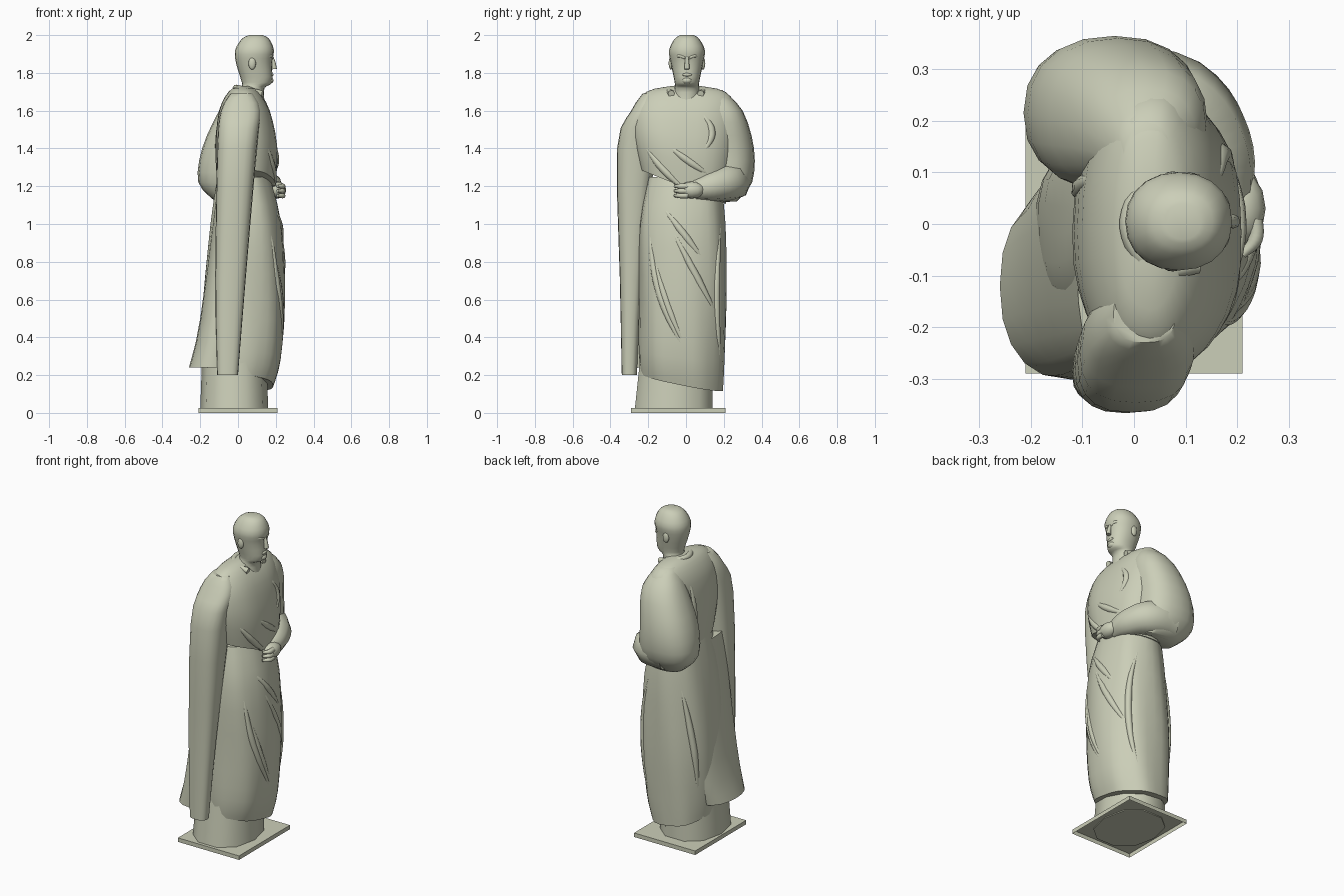
import bpy, bmesh, math
from mathutils import Vector
from mathutils.bvhtree import BVHTree

if "Cube" in bpy.data.objects:
    bpy.data.objects.remove(bpy.data.objects["Cube"])

stone = bpy.data.materials.new("pale_stone")
stone.use_nodes = True
stone.diffuse_color = (.6, .62, .48, 1)
stone.node_tree.nodes["Principled BSDF"].inputs["Base Color"].default_value = stone.diffuse_color


def activate(obj):
    bpy.ops.object.select_all(action='DESELECT')
    obj.select_set(True)
    bpy.context.view_layer.objects.active = obj


def finish(obj):
    obj.data.materials.clear()
    obj.data.materials.append(stone)
    activate(obj)
    bpy.ops.object.shade_smooth_by_angle(angle=math.radians(50))
    return obj


def from_bmesh(name, bm):
    bmesh.ops.recalc_face_normals(bm, faces=bm.faces)
    mesh = bpy.data.meshes.new(name)
    bm.to_mesh(mesh)
    bm.free()
    obj = bpy.data.objects.new(name, mesh)
    bpy.context.collection.objects.link(obj)
    return finish(obj)


def ring(height, back, front, right, left):
    """Bounds of one level cross-section."""
    return Vector((height, back, front, right, left))


def smooth_rings(keys, steps=3):
    """Ease extra cross-sections in between the key ones."""
    padded = [keys[0]] + keys + [keys[-1]]
    for before, low, high, after in zip(padded, padded[1:], padded[2:], padded[3:]):
        for step in range(steps):
            t = step / steps
            bend_in, bend_out = (high - before) / 2, (after - low) / 2
            blend = t * t * (3 - 2 * t)
            yield (low.lerp(high, blend) + bend_in * (t * (1 - t) ** 2)
                   - bend_out * (t * t * (1 - t)))
    yield keys[-1]


def signed_power(value, exponent):
    return math.copysign(abs(value) ** exponent, value)


def loft(name, keys, sides=20, squareness=2.3, hem_tilt=(0, 0), pleat=0):
    """Skin rounded cross-sections; the lower edge may tilt and the cloth pleat."""
    bm = bmesh.new()
    loops = []
    rings = list(smooth_rings(keys))
    for index, (height, back, front, right, left) in enumerate(rings):
        fade = max(0, 1 - 2 * index / len(rings))
        loop = []
        for side in range(sides):
            angle = math.tau * side / sides
            shrink = 1 - pleat * (1 + math.cos(7 * angle + 4 * height))
            across = shrink * signed_power(math.cos(angle), 2 / squareness)
            along = shrink * signed_power(math.sin(angle), 2 / squareness)
            x = (back + front + (front - back) * across) / 2
            y = (right + left + (left - right) * along) / 2
            drop = fade * (hem_tilt[0] * x + hem_tilt[1] * y)
            loop.append(bm.verts.new((x, y, height + drop)))
        loops.append(loop)
    for low, high in zip(loops, loops[1:]):
        for i in range(sides):
            j = (i + 1) % sides
            bm.faces.new((low[i], low[j], high[j], high[i]))
    bm.faces.new(loops[0])
    bm.faces.new(loops[-1])
    return from_bmesh(name, bm)


def tube(name, points, radii):
    """Round tapering limb or ridge along a smooth path."""
    curve = bpy.data.curves.new(name, 'CURVE')
    curve.dimensions = '3D'
    curve.bevel_depth = 1
    curve.bevel_resolution = 2
    curve.use_fill_caps = True
    curve.resolution_u = 5
    spline = curve.splines.new('BEZIER')
    spline.bezier_points.add(len(points) - 1)
    for knot, point, radius in zip(spline.bezier_points, points, radii):
        knot.co, knot.radius = point, radius
        knot.handle_left_type = knot.handle_right_type = 'AUTO'
    obj = bpy.data.objects.new(name, curve)
    bpy.context.collection.objects.link(obj)
    activate(obj)
    bpy.ops.object.convert(target='MESH')
    return finish(bpy.context.object)


def blob(name, centre, size):
    bm = bmesh.new()
    bmesh.ops.create_uvsphere(bm, u_segments=12, v_segments=8, radius=1)
    bmesh.ops.scale(bm, vec=size, verts=bm.verts)
    bmesh.ops.translate(bm, vec=centre, verts=bm.verts)
    return from_bmesh(name, bm)


def fold(name, cloth, start, end, bow=0, facing=1, radius=.022):
    """Lay a tapering ridge, bowed sideways, on the front or back of a cloth."""
    tree = BVHTree.FromPolygons([v.co for v in cloth.data.vertices],
                                [p.vertices[:] for p in cloth.data.polygons])
    points, radii = [], []
    for step in range(6):
        t = step / 5
        swell = math.sin(math.pi * t)
        y, z = Vector(start).lerp(Vector(end), t)
        hit = tree.ray_cast(Vector((facing, y + bow * swell, z)), Vector((-facing, 0, 0)))[0]
        if hit:
            points.append(hit - Vector((facing * radius / 2, 0, 0)))
            radii.append(radius * (.25 + .75 * swell))
    tube(name, points, radii)


# Thin plinth, open underneath
bm = bmesh.new()
bmesh.ops.create_cube(bm, size=1)
bmesh.ops.scale(bm, vec=(.42, .5, .025), verts=bm.verts)
bmesh.ops.translate(bm, vec=(0, -.04, .0125), verts=bm.verts)
underside = min(bm.faces, key=lambda face: face.calc_center_median().z)
bmesh.ops.delete(bm, geom=[underside], context='FACES_ONLY')
from_bmesh("plinth", bm)

# Support block under the hem
loft("support", [ring(height=.02, back=-.2, front=.16, right=-.28, left=.15),
                 ring(height=.3, back=-.19, front=.15, right=-.25, left=.15)], sides=10)

# Long lower robe
robe = loft("lower_robe", [
    ring(height=.16, back=-.18, front=.19, right=-.24, left=.2),
    ring(height=.3, back=-.19, front=.23, right=-.25, left=.21),
    ring(height=.6, back=-.19, front=.25, right=-.25, left=.22),
    ring(height=1, back=-.15, front=.23, right=-.25, left=.21),
    ring(height=1.25, back=-.11, front=.17, right=-.2, left=.18),
], sides=32, hem_tilt=(-.1, -.2), pleat=.015)

# Cloth trailing at the back
loft("back_drape", [
    ring(height=.24, back=-.26, front=0, right=-.3, left=.06),
    ring(height=.5, back=-.2, front=0, right=-.3, left=.12),
    ring(height=1.2, back=-.11, front=0, right=-.27, left=.1)])

# Upper wrap around chest and shoulders, with a slanting lower edge
wrap = loft("upper_wrap", [
    ring(height=1.19, back=-.11, front=.2, right=-.24, left=.21),
    ring(height=1.4, back=-.12, front=.21, right=-.28, left=.25),
    ring(height=1.6, back=-.1, front=.17, right=-.28, left=.27),
    ring(height=1.7, back=-.05, front=.11, right=-.21, left=.21),
    ring(height=1.73, back=0, front=.06, right=-.08, left=.08),
], sides=32, hem_tilt=(0, -.4), pleat=.007)

# Cloak hanging over the lowered right arm
loft("right_cloak", [
    ring(height=.2, back=-.11, front=0, right=-.34, left=-.26),
    ring(height=.7, back=-.12, front=.04, right=-.35, left=-.23),
    ring(height=1.4, back=-.11, front=.1, right=-.365, left=-.16),
    ring(height=1.6, back=-.09, front=.12, right=-.29, left=-.13),
    ring(height=1.69, back=-.04, front=.08, right=-.23, left=-.12)], squareness=2.6)

# Bent left arm under cloth
loft("left_sleeve", [
    ring(height=1.12, back=-.12, front=.1, right=.13, left=.27),
    ring(height=1.22, back=-.21, front=.13, right=.08, left=.35),
    ring(height=1.4, back=-.19, front=.13, right=.06, left=.36),
    ring(height=1.6, back=-.1, front=.14, right=.07, left=.3),
    ring(height=1.71, back=-.02, front=.07, right=.08, left=.19)])
tube("left_forearm", [(-.06, .24, 1.23), (.08, .22, 1.22), (.15, .14, 1.2), (.18, .04, 1.18)],
     [.11, .105, .085, .055])
blob("left_hand", centre=(.21, .03, 1.18), size=(.045, .07, .045))
for finger in range(3):
    height = 1.2 - finger * .025
    tube("left_finger", [(.235, .01, height), (.235, -.03, height), (.21, -.06, height)],
         [.015, .014, .008])

# Folds of the robe and wrap
fold("long_fold", robe, start=(-.19, 1), end=(.03, .27), bow=-.06)
fold("middle_fold", robe, start=(-.17, .84), end=(.01, .32), bow=-.02)
fold("waist_fold", robe, start=(-.13, 1.1), end=(.1, .8))
fold("knee_fold", robe, start=(-.09, 1), end=(.17, .5))
fold("side_fold", robe, start=(.18, 1), end=(.18, .25), bow=-.02)
fold("sash_fold", wrap, start=(-.22, 1.42), end=(.02, 1.16), bow=-.02)
fold("chest_fold", wrap, start=(-.1, 1.42), end=(.14, 1.25), bow=-.01)
fold("elbow_fold", wrap, start=(.07, 1.6), end=(.08, 1.37), bow=.06)
fold("shoulder_fold", wrap, start=(.09, 1.65), end=(.05, 1.25), facing=-1)
fold("back_fold", robe, start=(.16, 1), end=(.1, .3), facing=-1)

# Collar around the neck
collar_angles = [math.radians(turn) for turn in range(60, 301, 48)]
tube("collar", [(.08 + .09 * math.cos(a), .09 * math.sin(a), 1.7 - .02 * math.cos(a))
                for a in collar_angles], [.018] * len(collar_angles))

# Head and neck
loft("head", [
    ring(height=1.65, back=.01, front=.14, right=-.07, left=.07),
    ring(height=1.72, back=.02, front=.14, right=-.06, left=.07),
    ring(height=1.75, back=.02, front=.18, right=-.06, left=.07),
    ring(height=1.85, back=-.01, front=.18, right=-.08, left=.09),
    ring(height=1.92, back=-.015, front=.19, right=-.09, left=.1),
    ring(height=1.98, back=.02, front=.165, right=-.06, left=.07),
    ring(height=2, back=.06, front=.13, right=-.03, left=.04)], squareness=2.15)
tube("nose", [(.178, .005, 1.885), (.188, .005, 1.85), (.192, .005, 1.82)], [.009, .012, .014])
blob("mouth", centre=(.178, .005, 1.79), size=(.01, .026, .009))
blob("chin", centre=(.168, .005, 1.76), size=(.02, .028, .018))
for side in (-1, 1):
    blob("ear", centre=(.075, .005 + side * .085, 1.85), size=(.02, .012, .033))
    tube("brow", [(.18, .005 + side * .012, 1.88), (.173, .005 + side * .04, 1.89),
                  (.145, .005 + side * .065, 1.88)], [.008, .009, .006])
